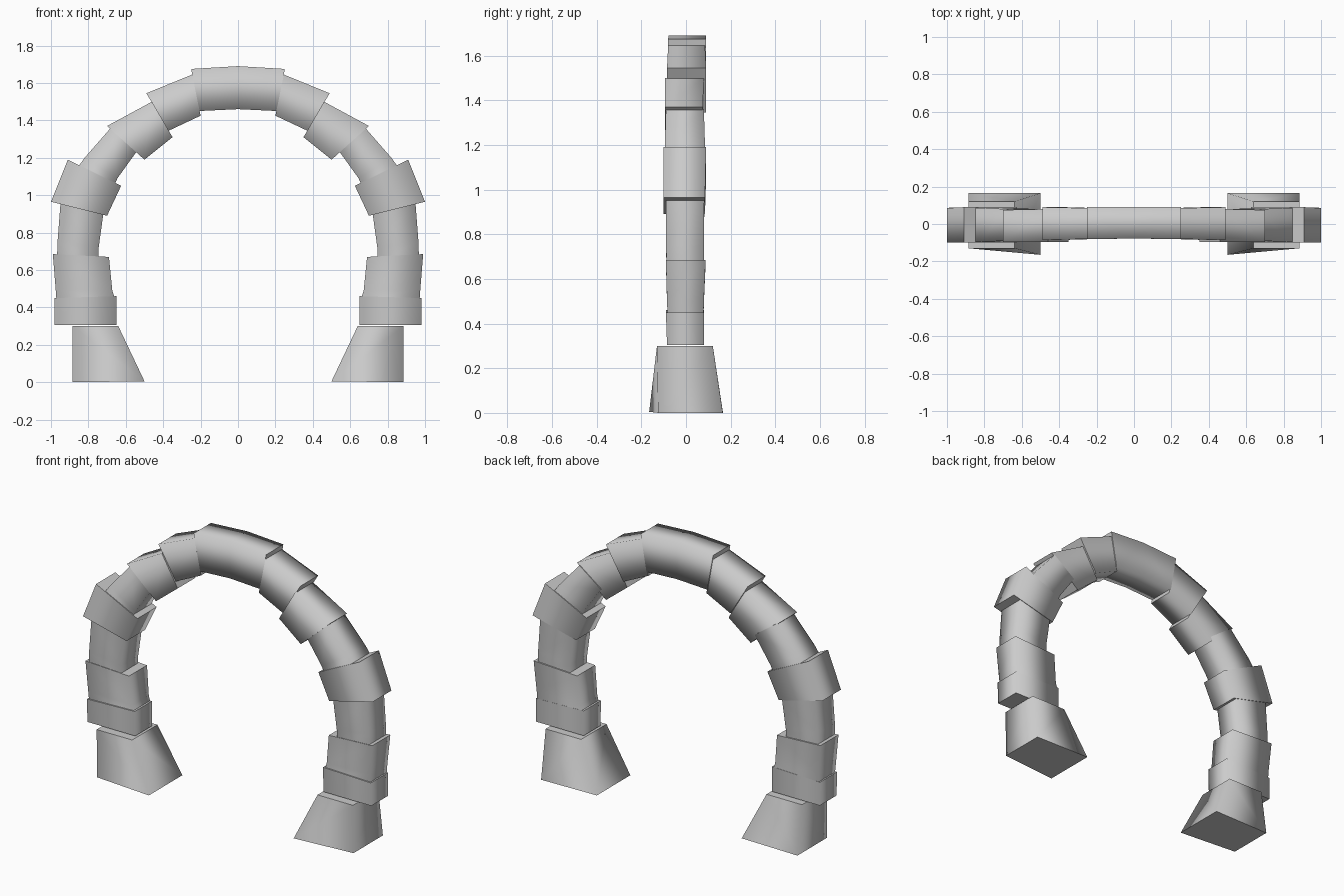
import bpy, bmesh

if "Cube" in bpy.data.objects:
    bpy.data.objects.remove(bpy.data.objects["Cube"])


def block(name, rings, open_start=False):
    """Loft a stone through rings of (inner x, z, outer x, z, y ranges) and mirror it."""
    bm = bmesh.new()
    loops = []
    for xi, zi, xo, zo, fi, bi, fo, bo in rings:
        loops.append([bm.verts.new(p) for p in
                      ((xi, fi, zi), (xo, fo, zo), (xo, bo, zo), (xi, bi, zi))])
    for a, b in zip(loops, loops[1:]):
        for i in range(4):
            j = (i + 1) % 4
            bm.faces.new((a[i], a[j], b[j], b[i]))
    caps = [bm.faces.new(loops[-1])]
    if not open_start:
        caps.append(bm.faces.new(loops[0]))
    bmesh.ops.recalc_face_normals(bm, faces=bm.faces[:])
    if open_start:
        # open half block: make sure the walls face outwards
        front = min(bm.faces, key=lambda f: f.calc_center_median().y)
        if front.normal.y > 0:
            bmesh.ops.reverse_faces(bm, faces=bm.faces[:])
    # soft sides, crisp block ends
    for f in bm.faces:
        f.smooth = True
    for f in caps:
        for e in f.edges:
            e.smooth = False
    me = bpy.data.meshes.new(name)
    bm.to_mesh(me)
    bm.free()
    ob = bpy.data.objects.new(name, me)
    bpy.context.collection.objects.link(ob)
    m = ob.modifiers.new("mirror", 'MIRROR')
    m.use_clip = True
    return ob


def ring(xi, zi, xo, zo, f, b, fo=None, bo=None):
    return (xi, zi, xo, zo, f, b, f if fo is None else fo, b if bo is None else bo)


# splayed feet
block("foot_stone", [ring(.50, .005, .885, 0, -.165, .165, -.125, .165),
                     ring(.64, .30, .885, .30, -.13, .12)])
# pillar stones
block("pillar_base_stone", [ring(.65, .305, .98, .305, -.085, .08),
                            ring(.65, .46, .98, .45, -.09, .08)])
block("pillar_lower_stone", [ring(.65, .42, .968, .40, -.08, .078),
                             ring(.672, .49, .975, .50, -.085, .08),
                             ring(.69, .67, .99, .685, -.09, .088)])
block("pillar_shaft", [ring(.745, .64, .968, .64, -.085, .08),
                       ring(.745, .72, .965, .75, -.09, .08),
                       ring(.72, .90, .948, .97, -.09, .082)])
# large shoulder stone
block("shoulder_stone", [ring(.70, .89, 1.0, .965, -.10, .085),
                         ring(.625, 1.05, .91, 1.19, -.10, .09)])
# arch stones
block("arch_lower_stone", [ring(.67, 1.03, .87, 1.13, -.095, .085),
                           ring(.645, 1.09, .82, 1.20, -.095, .085),
                           ring(.53, 1.25, .68, 1.36, -.09, .08)])
block("arch_middle_stone", [ring(.50, 1.19, .70, 1.37, -.095, .075),
                            ring(.35, 1.31, .46, 1.50, -.095, .08)])
block("arch_upper_stone", [ring(.37, 1.345, .49, 1.545, -.085, .09),
                           ring(.20, 1.425, .245, 1.645, -.08, .085)])
# keystone spanning the centre
block("keystone", [ring(0, 1.46, 0, 1.69, -.078, .09),
                   ring(.21, 1.45, .25, 1.675, -.08, .09)], open_start=True)
